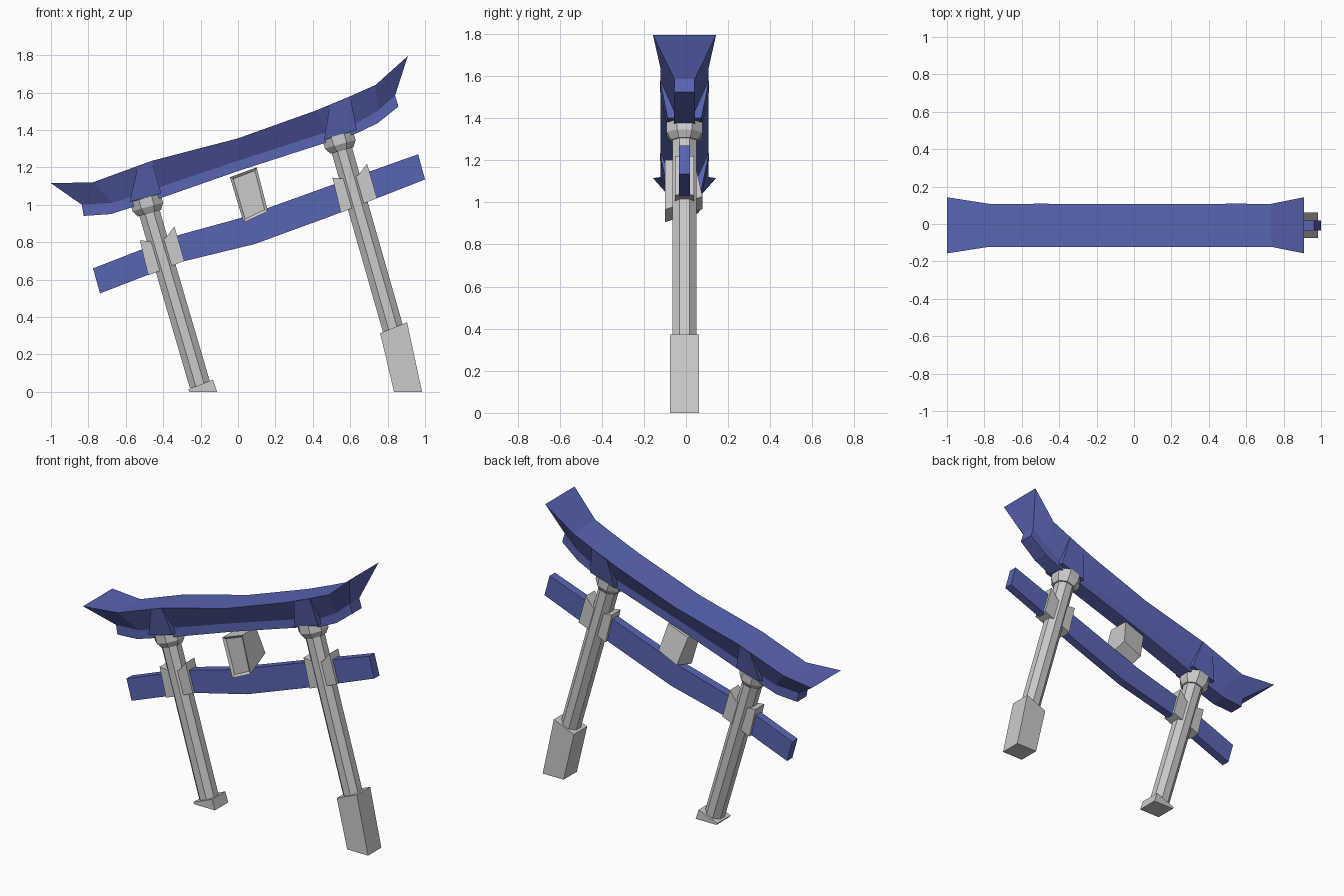
import bpy, bmesh
from math import pi, sin, cos
from mathutils import Vector

if "Cube" in bpy.data.objects:
    bpy.data.objects.remove(bpy.data.objects["Cube"])

CY = -0.007  # centre plane of the gate in y
BLUE = bpy.data.materials.new("blue_paint")
BLUE.diffuse_color = (0.1, 0.13, 0.45, 1)
BLUE.use_nodes = True
BLUE.node_tree.nodes["Principled BSDF"].inputs["Base Color"].default_value = BLUE.diffuse_color


def loft(name, rings, mat=None, inset=False):
    """Skin a list of equal-length point rings and cap both ends."""
    bm = bmesh.new()
    vs = [[bm.verts.new(p) for p in r] for r in rings]
    n = len(vs[0])
    for a, b in zip(vs, vs[1:]):
        for i in range(n):
            j = (i + 1) % n
            bm.faces.new((a[i], a[j], b[j], b[i]))
    first = bm.faces.new(vs[0])
    bm.faces.new(vs[-1])
    bmesh.ops.recalc_face_normals(bm, faces=bm.faces[:])
    if inset:
        bmesh.ops.inset_region(bm, faces=[first], thickness=0.02, depth=-0.012)
    me = bpy.data.meshes.new(name)
    bm.to_mesh(me)
    bm.free()
    ob = bpy.data.objects.new(name, me)
    bpy.context.collection.objects.link(ob)
    if mat:
        me.materials.append(mat)
    return ob


def beam(name, sections, mat=None):
    """Sections: (top x, top z, top half depth, bottom x, bottom z, bottom half depth)."""
    loft(name, [[(tx, CY - tw, tz), (tx, CY + tw, tz), (bx, CY + bw, bz), (bx, CY - bw, bz)]
                for tx, tz, tw, bx, bz, bw in sections], mat)


def prism(name, outline, half, mat=None):
    """Front outline in x, z given depth."""
    return loft(name, [[(x, CY + s * half, z) for x, z in outline] for s in (-1, 1)], mat)


def octagon(name, base, top, stations):
    """Eight-sided turned part along an axis; stations are (distance, radius)."""
    a = Vector((base[0], CY, base[1]))
    d = (Vector((top[0], CY, top[1])) - a).normalized()
    side, depth = Vector((d.z, 0, -d.x)), Vector((0, 1, 0))
    angles = [pi / 8 + k * pi / 4 for k in range(8)]
    loft(name, [[a + d * s + (side * cos(t) + depth * sin(t)) * r for t in angles]
                for s, r in stations])


# Flared roof beam
beam("roof_beam", [
    (-1.0, 1.115, .15, -.835, 1.0, .048),
    (-.775, 1.12, .115, -.67, 1.01, .05),
    (-.46, 1.235, .115, -.40, 1.10, .05),
    (0, 1.355, .115, 0, 1.235, .05),
    (.42, 1.505, .115, .48, 1.39, .05),
    (.60, 1.58, .115, .63, 1.435, .05),
    (.735, 1.64, .115, .745, 1.50, .05),
    (.908, 1.795, .15, .84, 1.585, .048)], BLUE)

# Lower roof beam
beam("under_beam", [
    (-.835, 1.0, .048, -.825, .94, .048),
    (-.67, 1.01, .05, -.68, .95, .05),
    (-.40, 1.10, .05, -.40, 1.04, .05),
    (0, 1.235, .05, 0, 1.18, .05),
    (.48, 1.39, .05, .48, 1.335, .05),
    (.63, 1.435, .05, .63, 1.38, .05),
    (.745, 1.50, .05, .745, 1.435, .05),
    (.84, 1.585, .048, .858, 1.525, .048)], BLUE)

# Tie beam
beam("tie_beam", [
    (-.775, .66, .027, -.738, .526, .027),
    (-.31, .84, .027, -.30, .695, .027),
    (0, .925, .027, .09, .79, .027),
    (.50, 1.105, .027, .50, .94, .027),
    (.963, 1.27, .027, 1.0, 1.135, .027)], BLUE)

# Flared brackets between column and roof
beam("left_bracket", [(-.535, 1.205, .117, -.58, 1.015, .08),
                      (-.46, 1.234, .117, -.41, 1.06, .08)], BLUE)
beam("right_bracket", [(.49, 1.53, .117, .46, 1.345, .08),
                       (.60, 1.579, .117, .635, 1.40, .08)], BLUE)

# Columns with capitals and wedge blocks
wedge = [(-.525, .81), (-.43, .80), (-.385, .825), (-.34, .885), (-.287, .70), (-.48, .622)]
for side, foot, head, length, shift in (
        ("left", (-.203, .035), (-.473, .955), 1.0, (0, 0)),
        ("right", (.829, .335), (.556, 1.29), 1.03, (1.03, .335))):
    octagon(side + "_column", foot, head, [(0, .061), (length, .061)])
    axis = (head[0] - .27, head[1] + .95)
    octagon(side + "_capital", head, axis, [(0, .07), (.035, .092), (.085, .092)])
    prism(side + "_wedge", [(x + shift[0], z + shift[1]) for x, z in wedge], .045)

# Footings cut flat at the ground
prism("left_footing", [(-.267, .012), (-.134, .065), (-.112, .0), (-.26, .0)], .068)
prism("right_footing", [(.76, .313), (.904, .372), (.984, .0), (.834, .0)], .068)

# Framed tablet, leaning between the beams
front = [(-.043, 1.147), (.10, 1.20), (.16, .965), (.03, .905)]
back = [(-.043, 1.147), (.10, 1.20), (.142, 1.028), (.012, .968)]
depths = [.04, .04, .078, .078]
loft("tablet", [[(x, -.1, z) for x, z in front],
                [(x, y, z) for (x, z), y in zip(back, depths)]], inset=True)
